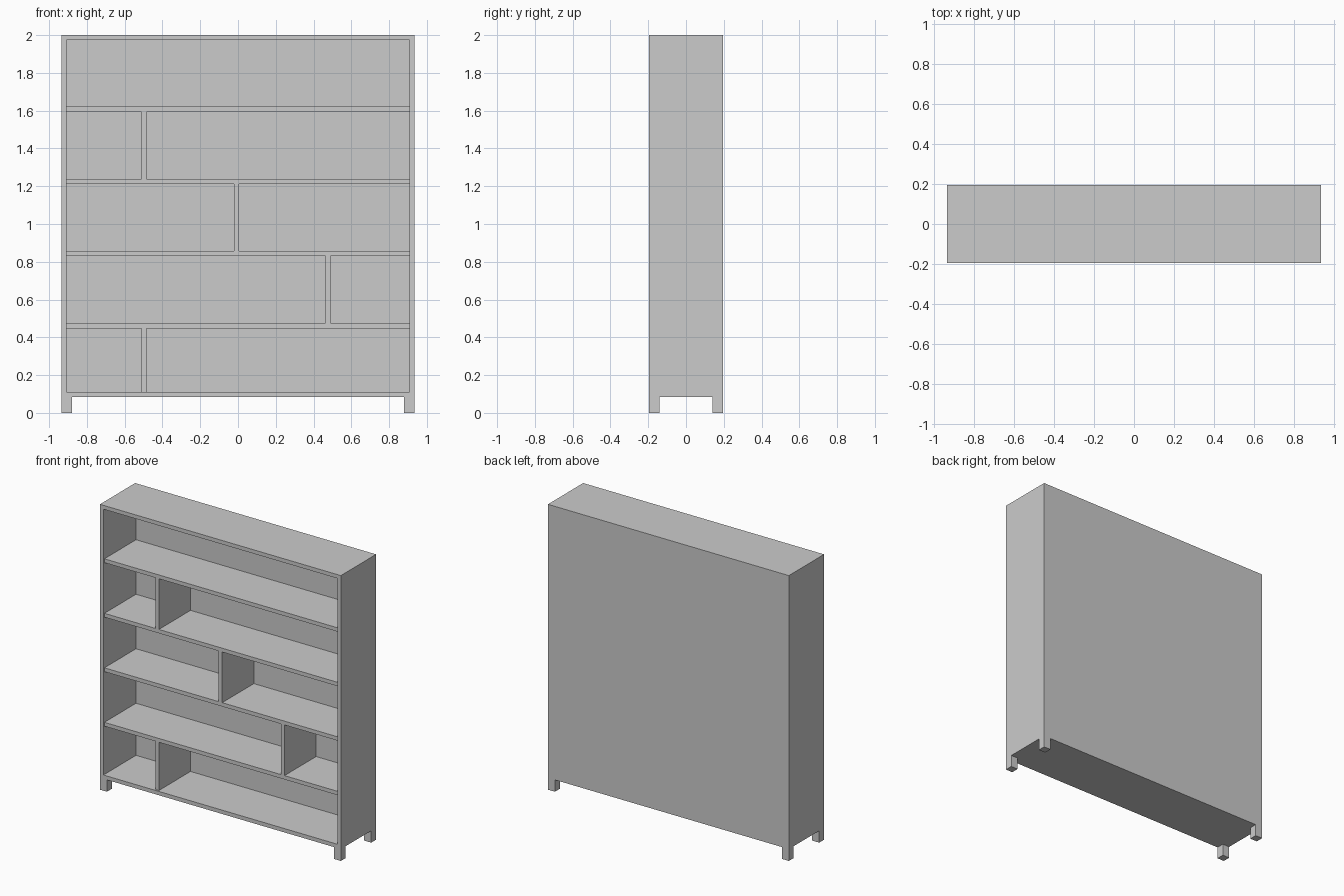
import bpy, bmesh

if "Cube" in bpy.data.objects:
    bpy.data.objects.remove(bpy.data.objects["Cube"])

W, D, H = 0.934, 0.195, 2.0     # half width, half depth, height
T, LEG, FOOT = 0.027, 0.054, 0.083
FRONT, BACK = -D + 0.011, D - 0.029   # shelf front edge, back panel face


def box(name, x0, x1, y0, y1, z0, z1):
    bm = bmesh.new()
    bmesh.ops.create_cube(bm, size=1)
    for v in bm.verts:
        v.co = (x1 if v.co.x > 0 else x0,
                y1 if v.co.y > 0 else y0,
                z1 if v.co.z > 0 else z0)
    me = bpy.data.meshes.new(name)
    bm.to_mesh(me)
    bm.free()
    ob = bpy.data.objects.new(name, me)
    bpy.context.collection.objects.link(ob)
    return ob


def cut(target, cutter):
    cutter.hide_render = True
    mod = target.modifiers.new("cut", 'BOOLEAN')
    mod.operation, mod.solver, mod.object = 'DIFFERENCE', 'EXACT', cutter
    bpy.context.view_layer.objects.active = target
    bpy.ops.object.modifier_apply(modifier=mod.name)
    bpy.data.objects.remove(cutter)


# Carcass: one body hollowed from the front, with gaps below leaving four feet
carcass = box("carcass", -W, W, -D, D, 0, H)
cut(carcass, box("interior_cutter", -W + T, W - T, -D - 0.1, BACK, FOOT + T, H - T))
cut(carcass, box("front_gap_cutter", -W + LEG, W - LEG, -1, 1, -0.1, FOOT))
cut(carcass, box("side_gap_cutter", -2, 2, -D + LEG, D - LEG, -0.1, FOOT))

# Shelves, evenly spaced (z of undersides)
shelf_z = [0.448 + 0.382 * i for i in range(4)]
for i, z in enumerate(shelf_z):
    box(f"shelf_{i + 1}", -W + T, W - T, FRONT, BACK, z, z + T)

# Upright dividers, one in each of the four lower bays
floors = [FOOT + T] + [z + T for z in shelf_z]
for i, x in enumerate((-0.498, 0.476, -0.007, -0.498)):
    box(f"divider_{i + 1}", x - T / 2, x + T / 2, FRONT, BACK, floors[i], shelf_z[i])
